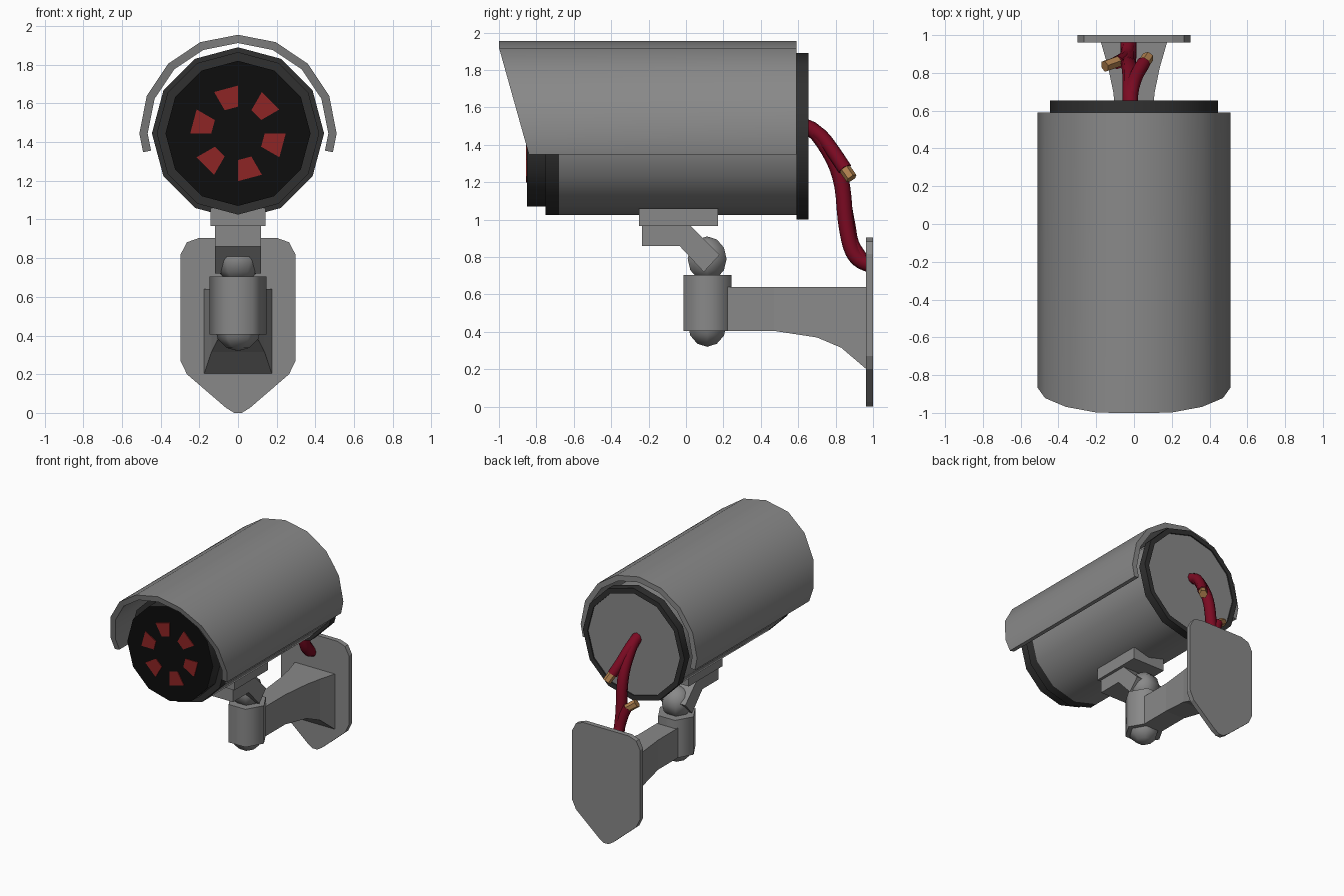
import bpy, bmesh, math
from mathutils import Vector

if "Cube" in bpy.data.objects:
    bpy.data.objects.remove(bpy.data.objects["Cube"])


def mat(name, *rgb):
    m = bpy.data.materials.new(name)
    m.diffuse_color = (*rgb, 1)
    m.use_nodes = True
    m.node_tree.nodes["Principled BSDF"].inputs["Base Color"].default_value = m.diffuse_color
    return m


GREY = mat("grey metal", .25, .25, .25)
DARK = mat("dark grey rubber", .03, .03, .03)
BLACK = mat("black lens", .004, .004, .004)
RED = mat("red light", .27, .018, .018)
CABLE = mat("dark red cable", .2, .003, .016)
COPPER = mat("copper", .42, .21, .075)
CZ = 1.445  # height of the camera axis


def finish(name, bm, mats, smooth=None):
    bmesh.ops.remove_doubles(bm, verts=bm.verts, dist=1e-5)
    bmesh.ops.recalc_face_normals(bm, faces=bm.faces)
    me = bpy.data.meshes.new(name)
    bm.to_mesh(me)
    bm.free()
    for m in mats:
        me.materials.append(m)
    ob = bpy.data.objects.new(name, me)
    bpy.context.collection.objects.link(ob)
    if smooth:
        bpy.ops.object.select_all(action='DESELECT')
        ob.select_set(True)
        bpy.context.view_layer.objects.active = ob
        bpy.ops.object.shade_smooth_by_angle(angle=math.radians(smooth))
    return ob


def loft(name, rings, mats, smooth=None):
    """Skin a list of equal-length closed rings and cap both ends."""
    bm = bmesh.new()
    vs = [[bm.verts.new(p) for p in r] for r in rings]
    n = len(vs[0])
    for a, b in zip(vs, vs[1:]):
        for i in range(n):
            bm.faces.new((a[i], a[(i + 1) % n], b[(i + 1) % n], b[i]))
    bm.faces.new(vs[0])
    bm.faces.new(vs[-1])
    return finish(name, bm, mats, smooth)


def box(name, x, y0, y1, z0, z1):
    return loft(name, [[(-x, y, z0), (x, y, z0), (x, y, z1), (-x, y, z1)]
                       for y in (y0, y1)], [GREY])


# Camera body: 12-sided turned profile along y, (radius, y, material of segment)
profile = [(.375, -.85, 1), (.375, -.75, 1), (.42, -.75, 1), (.42, -.68, 0),
           (.42, .59, 1), (.445, .59, 1), (.445, .655, 1), (.405, .655, 1), (.405, .645, 0)]
bm = bmesh.new()
rings = []
for r, y, _ in profile:
    rings.append([bm.verts.new((r * math.sin(k * math.pi / 6), y, CZ + r * math.cos(k * math.pi / 6)))
                  for k in range(12)])
for i in range(len(rings) - 1):
    for k in range(12):
        j = (k + 1) % 12
        f = bm.faces.new((rings[i][k], rings[i][j], rings[i + 1][j], rings[i + 1][k]))
        f.material_index = profile[i][2]
bm.faces.new(rings[0]).material_index = 2
bm.faces.new(rings[-1]).material_index = 0
finish("camera_body", bm, [GREY, DARK, BLACK], 35)

# Six infrared lights on the lens face
bm = bmesh.new()
for k in range(6):
    a, b = math.radians(60 * k + 30), math.radians(60 * k + 60)
    quad = [(.138, a), (.247, a), (.247, b), (.138, b)]
    lo, hi = ([bm.verts.new((r * math.cos(t), y, CZ + r * math.sin(t))) for r, t in quad]
              for y in (-.856, -.849))
    bm.faces.new(lo)
    for i in range(4):
        bm.faces.new((lo[i], lo[(i + 1) % 4], hi[(i + 1) % 4], hi[i]))
finish("infrared_lights", bm, [RED])

# Sun hood: 16-sided arc shell with slanted front edge
angles = [-11.25] + [22.5 * k for k in range(9)] + [191.25]
sections = []
for d in angles:
    t = math.radians(d)
    pts = []
    for r in (.467, .51):
        if d in (angles[0], angles[-1]):
            r *= math.cos(math.radians(11.25))  # ends lie mid-facet
        pts.append((r * math.cos(t), CZ + r * math.sin(t)))
    (xi, zi), (xo, zo) = pts
    yi, yo = (-1 + .28 * max(0, 1.92 - z) for z in (zi, zo))
    sections.append([(xi, yi, zi), (xo, yo, zo), (xo, .59, zo), (xi, .59, zi)])
loft("sun_hood", sections, [GREY], 35)

# Mount under the body
box("mount_plate", .143, -.25, .17, .965, 1.06)
neck = [(-.235, .965), (.025, .965), (.18, .812), (.095, .72), (-.035, .86), (-.235, .86)]
loft("mount_neck", [[(x, y, z) for y, z in neck] for x in (-.12, .12)], [GREY])

# Ball joints and hexagonal socket
for name, z in (("upper_ball", .79), ("lower_ball", .44)):
    bm = bmesh.new()
    bmesh.ops.create_uvsphere(bm, u_segments=6, v_segments=6, radius=.12)
    for v in bm.verts:
        v.co = (-v.co.y, v.co.x + .113, v.co.z + z)
    finish(name, bm, [GREY], 65)
loft("joint_socket", [[(.147 * math.cos(k * math.pi / 3), .115 + .147 * math.sin(k * math.pi / 3), z)
                       for k in range(6)] for z in (.405, .705)], [GREY], 65)

# Wall arm flaring toward the plate: (y, half width, bottom z)
arm = [(.15, .085, .405), (.47, .085, .405), (.7, .11, .37), (.83, .137, .315), (.965, .176, .2)]
loft("wall_arm", [[(-w, y, b), (w, y, b), (w, y, .64), (-w, y, .64)] for y, w, b in arm], [GREY])

# Wall plate outline, mirrored in x
half = [(.02, .0), (.062, .026), (.264, .2), (.298, .27), (.298, .817), (.264, .882), (.2, .905)]
outline = half + [(-x, z) for x, z in reversed(half)]
loft("wall_plate", [[(x, y, z) for x, z in outline] for y in (.962, 1)], [GREY])


def tube(name, pts, r, m, sides=8, smooth=50):
    """Round tube through the points, smoothed with a spline."""
    P = [Vector(p) for p in pts]
    path = []
    for i in range(len(P) - 1):
        a, b, c, d = P[max(i - 1, 0)], P[i], P[i + 1], P[min(i + 2, len(P) - 1)]
        for s in range(3):
            t = s / 3
            path.append(.5 * (2 * b + (c - a) * t + (2 * a - 5 * b + 4 * c - d) * t * t
                              + (3 * b - a - 3 * c + d) * t ** 3))
    path.append(P[-1])
    rings = []
    for i, p in enumerate(path):
        d = (path[min(i + 1, len(path) - 1)] - path[max(i - 1, 0)]).normalized()
        u = d.cross(Vector((1, 0, 0))).normalized()
        v = d.cross(u)
        rings.append([p + r * (u * math.cos(k * math.tau / sides) + v * math.sin(k * math.tau / sides))
                      for k in range(sides)])
    return loft(name, rings, [m], smooth)


# Power cable and two cut strands with bare copper ends
tube("main_cable", [(-.02, .63, 1.5), (-.02, .7, 1.46), (-.02, .79, 1.32), (-.025, .835, 1.18),
                    (-.03, .853, 1.0), (-.03, .88, .86), (-.03, .92, .79), (-.03, .98, .76)], .042, CABLE)
tube("upper_cut_strand", [(-.02, .64, 1.5), (-.01, .72, 1.45), (.015, .79, 1.36), (.05, .85, 1.27)], .038, CABLE)
tube("upper_copper_end", [(.045, .84, 1.285), (.075, .885, 1.22)], .032, COPPER, 6, None)
tube("lower_cut_strand", [(-.03, .94, .79), (-.04, .89, .87), (-.06, .87, .97), (-.09, .855, 1.05)], .036, CABLE)
tube("lower_copper_end", [(-.085, .86, 1.04), (-.155, .835, 1.09)], .032, COPPER, 6, None)
